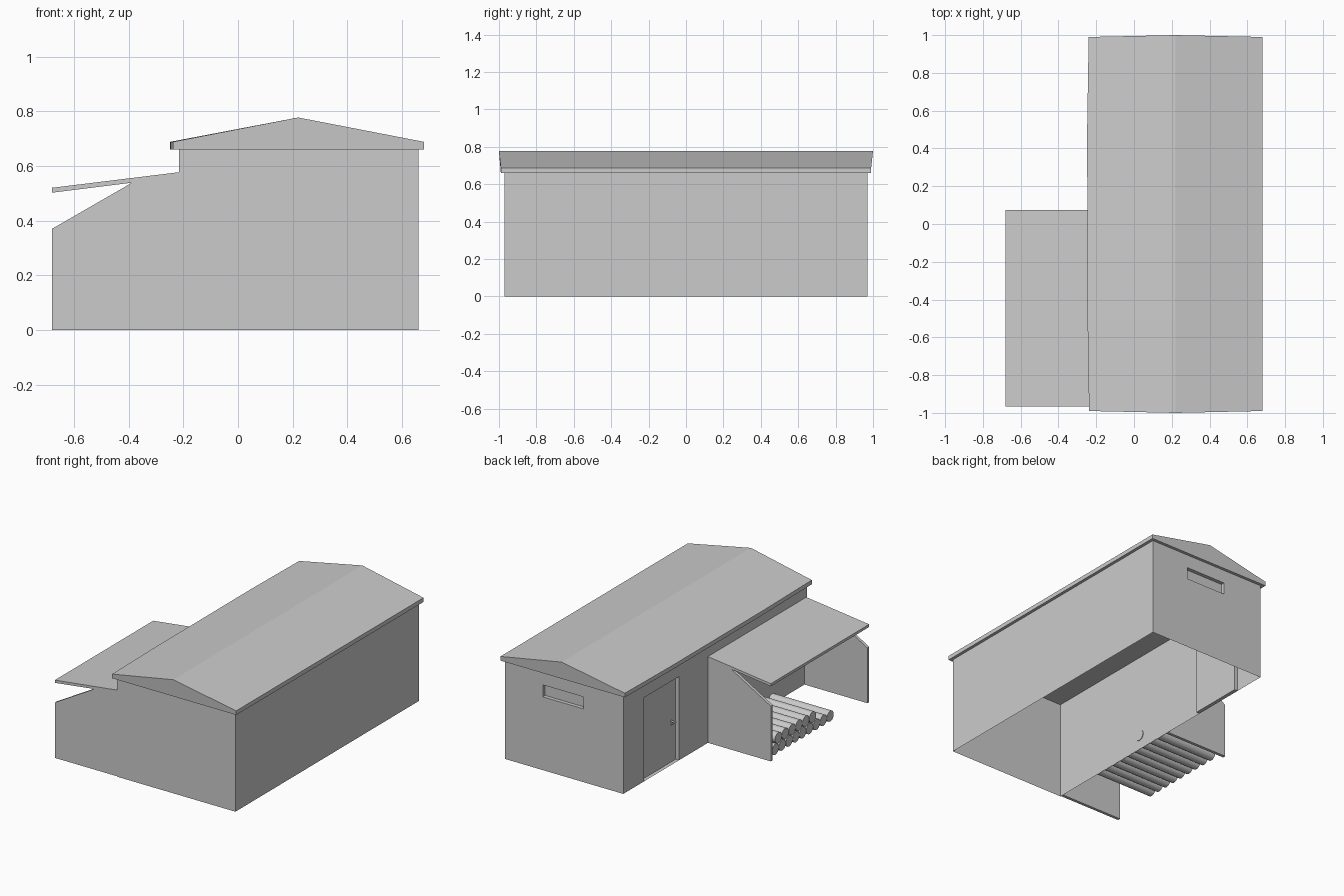
import bpy, bmesh, math
from mathutils import Matrix, Vector

if "Cube" in bpy.data.objects:
    bpy.data.objects.remove(bpy.data.objects["Cube"])

X0, X1, Y, H = -0.215, 0.66, 0.97, 0.66


def make(name, bm):
    me = bpy.data.meshes.new(name)
    bm.to_mesh(me)
    bm.free()
    ob = bpy.data.objects.new(name, me)
    bpy.context.collection.objects.link(ob)
    return ob


def face(bm, pts):
    bm.faces.new([bm.verts.new(p) for p in pts])


def prism(name, profile, y0, y1):
    """Extrude an x-z profile along y."""
    bm = bmesh.new()
    rings = [[bm.verts.new((x, y, z)) for x, z in profile] for y in (y0, y1)]
    n = len(profile)
    for i in range(n):
        j = (i + 1) % n
        bm.faces.new((rings[0][i], rings[0][j], rings[1][j], rings[1][i]))
    for r in rings:
        bm.faces.new(r)
    bmesh.ops.recalc_face_normals(bm, faces=bm.faces)
    return make(name, bm)


def recessed_wall(bm, place, width, opening, depth):
    """Wall rectangle with a recessed panel; place(u, z, d) maps to 3D."""
    a, b, c, d = opening
    outer = [(0, 0), (width, 0), (width, H), (0, H)]
    inner = [(a, c), (b, c), (b, d), (a, d)]
    for i in range(4):
        j = (i + 1) % 4
        if i or c > 0:
            face(bm, [place(*p, 0) for p in (outer[i], outer[j], inner[j], inner[i])])
        face(bm, [place(*inner[i], 0), place(*inner[j], 0),
                  place(*inner[j], depth), place(*inner[i], depth)])
    face(bm, [place(*p, depth) for p in inner])


def cylinder(name, p0, p1, r, sides=16):
    bm = bmesh.new()
    p0, p1 = Vector(p0), Vector(p1)
    rot = (p1 - p0).to_track_quat('Z', 'Y').to_matrix().to_4x4()
    bmesh.ops.create_cone(bm, cap_ends=True, segments=sides, radius1=r, radius2=r,
                          depth=(p1 - p0).length,
                          matrix=Matrix.Translation((p0 + p1) / 2) @ rot)
    ob = make(name, bm)
    bpy.ops.object.select_all(action='DESELECT')
    ob.select_set(True)
    bpy.context.view_layer.objects.active = ob
    bpy.ops.object.shade_smooth_by_angle(angle=math.radians(40))
    return ob


# House walls: open-bottomed thin shell with door and window recesses
bm = bmesh.new()
face(bm, [(X0, -Y, 0), (X1, -Y, 0), (X1, -Y, H), (X0, -Y, H)])
face(bm, [(X1, -Y, 0), (X1, Y, 0), (X1, Y, H), (X1, -Y, H)])
recessed_wall(bm, lambda u, z, d: (X1 - u, Y - d, z), X1 - X0,
              (X1 - 0.38, X1 - 0.08, 0.49, 0.57), 0.025)
recessed_wall(bm, lambda u, z, d: (X0 + d, Y - u, z), 2 * Y,
              (Y - 0.75, Y - 0.38, 0.0, 0.56), 0.025)
bmesh.ops.remove_doubles(bm, verts=bm.verts, dist=1e-5)
bmesh.ops.recalc_face_normals(bm, faces=bm.faces)
make("house_walls", bm)

# Door handle: spindle and lever
cylinder("handle_spindle", (-0.19, 0.43, 0.275), (-0.222, 0.43, 0.275), 0.006, 10)
cylinder("handle_lever", (-0.222, 0.425, 0.275), (-0.222, 0.475, 0.275), 0.005, 10)

# Main gabled roof, slightly bowed along its left eave and at the ridge ends
bm = bmesh.new()
rings = []
for y, ridge_y, xe in ((-0.99, -1, -0.238), (-0.5, -0.5, -0.246),
                       (0.5, 0.5, -0.248), (0.99, 1, -0.24)):
    rings.append([bm.verts.new(p) for p in (
        (xe, y, 0.66), (0.68, y, 0.66), (0.68, y, 0.688),
        (0.22, ridge_y, 0.777), (xe, y, 0.688))])
for r, s in zip(rings, rings[1:]):
    for i in range(5):
        j = (i + 1) % 5
        bm.faces.new((r[i], r[j], s[j], s[i]))
bm.faces.new(rings[0])
bm.faces.new(rings[-1])
bmesh.ops.recalc_face_normals(bm, faces=bm.faces)
make("main_roof", bm)

# Lean-to roof and its two side walls
prism("lean_to_roof", [(-0.68, 0.502), (X0, 0.56), (X0, 0.577), (-0.68, 0.52)],
      -0.965, 0.075)
side = [(-0.68, 0), (X0, 0), (X0, 0.565), (-0.385, 0.54), (-0.68, 0.37)]
for name, y in (("lean_to_front_wall", -0.965), ("lean_to_back_wall", 0.055)):
    prism(name, side, y, y + 0.02)

# Firewood: two stacked rows of logs running along x
R, STEP = 0.036, 0.0725
for i in range(9):
    cylinder(f"log_lower_{i}", (-0.217, -0.02 - STEP * i, R),
             (-0.648, -0.02 - STEP * i, R), R)
for i in range(6):
    inner = -0.211 if i == 2 else -0.219
    cylinder(f"log_upper_{i}", (inner, -0.056 - STEP * i, R + 0.063),
             (-0.645, -0.056 - STEP * i, R + 0.063), R)
